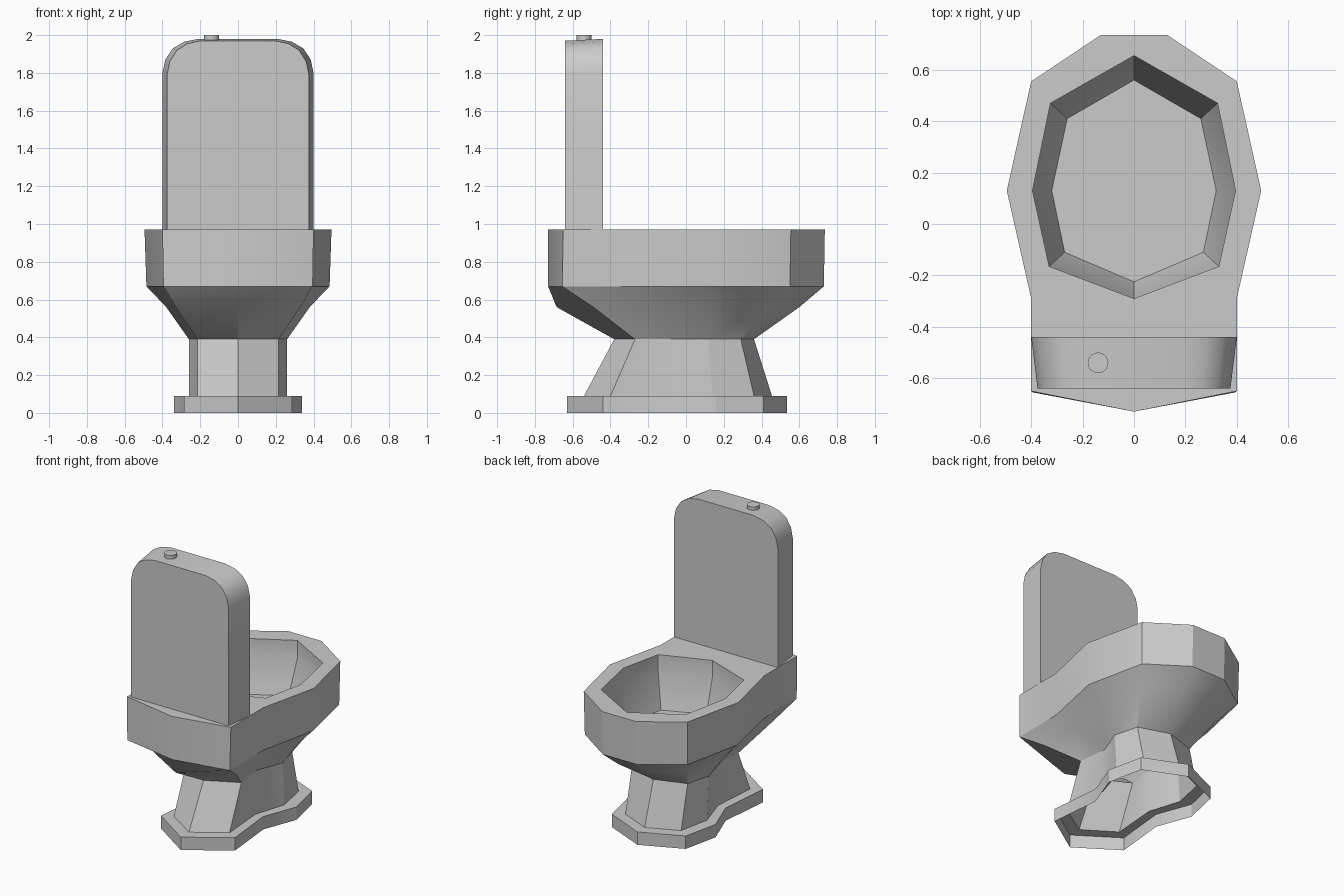
import bpy
import bmesh
import math

old = bpy.data.objects.get("Cube")
if old:
    bpy.data.objects.remove(old, do_unlink=True)

GREY = (0.6, 0.6, 0.6, 1.0)
ceramic = bpy.data.materials.new("grey_ceramic")
ceramic.use_nodes = True
ceramic.diffuse_color = GREY
ceramic.node_tree.nodes["Principled BSDF"].inputs["Base Color"].default_value = GREY


def finish(name, bm):
    """Turn a bmesh into a smooth shaded object with sharp creases."""
    bmesh.ops.remove_doubles(bm, verts=bm.verts[:], dist=0.001)
    mesh = bpy.data.meshes.new(name)
    bm.to_mesh(mesh)
    bm.free()
    mesh.materials.append(ceramic)
    obj = bpy.data.objects.new(name, mesh)
    bpy.context.collection.objects.link(obj)
    bpy.ops.object.select_all(action="DESELECT")
    obj.select_set(True)
    bpy.context.view_layer.objects.active = obj
    bpy.ops.object.shade_smooth_by_angle(angle=math.radians(30))
    return obj


def loft(bm, rings):
    """Skin matching closed rings of points, first to last."""
    loops = [[bm.verts.new(p) for p in ring] for ring in rings]
    for a, b in zip(loops, loops[1:]):
        for i in range(len(a)):
            j = (i + 1) % len(a)
            bm.faces.new((a[i], a[j], b[j], b[i]))
    return loops


def ring(half, z):
    """Mirror a half outline, tank end first, into a full ring at height z."""
    return [(x, y, z) for x, y in half] + [(-x, y, z) for x, y in half[:0:-1]]


# Half outlines of foot, pedestal and bowl
foot = [(0, -.63), (.285, -.44), (.25, -.08), (.34, .16), (.285, .41), (0, .535)]
ankle = [(0, -.54), (.215, -.40), (.19, -.08), (.26, .14), (.215, .36), (0, .455)]
neck = [(0, -.38), (.215, -.27), (.19, -.06), (.26, .12), (.215, .29), (0, .36)]
belly = [(0, -.685), (.33, -.49), (.31, -.20), (.38, .13), (.31, .43), (.10, .60)]
skirt = [(0, -.73), (.395, -.655), (.395, -.29), (.485, .13), (.395, .55), (.13, .73)]
rim = [(0, -.73), (.40, -.65), (.40, -.29), (.495, .13), (.40, .555), (.13, .735)]
mouth = [(0, -.29), (.33, -.165), (.33, -.165), (.395, .13), (.325, .47), (0, .655)]
basin = [(0, -.225), (.27, -.11), (.27, -.11), (.32, .13), (.26, .41), (0, .56)]

# Foot and pedestal, open underneath
bm = bmesh.new()
loft(bm, [ring(foot, 0), ring(foot, .09), ring(ankle, .09), ring(neck, .39)])
finish("pedestal", bm)

# Bowl with rim and hollow basin
bm = bmesh.new()
loops = loft(bm, [ring(neck, .39), ring(belly, .56), ring(skirt, .67), ring(rim, .97),
                  ring(mouth, .97), ring(mouth, .85), ring(basin, .62)])
bm.faces.new(loops[-1])
finish("bowl", bm)

# Tank with rounded top corners, slightly narrower on its -y face
corner = [(.40, .97), (.40, 1.80), (.385, 1.87), (.345, 1.93), (.285, 1.965), (.21, 1.98)]
profile = corner + [(-x, z) for x, z in reversed(corner)]
bm = bmesh.new()
narrow = [(x * .938, -.64, z if z < 1 else z - .01) for x, z in profile]
wide = [(x, -.44, z) for x, z in profile]
loops = loft(bm, [narrow, wide])
bm.faces.new(loops[0])
bm.faces.new(loops[1])
bmesh.ops.recalc_face_normals(bm, faces=bm.faces[:])
finish("tank", bm)

# Flush button
bm = bmesh.new()
bmesh.ops.create_cone(bm, cap_ends=True, segments=20, radius1=.04, radius2=.04, depth=.04)
bmesh.ops.translate(bm, verts=bm.verts[:], vec=(-.14, -.54, 1.98))
finish("flush_button", bm)
